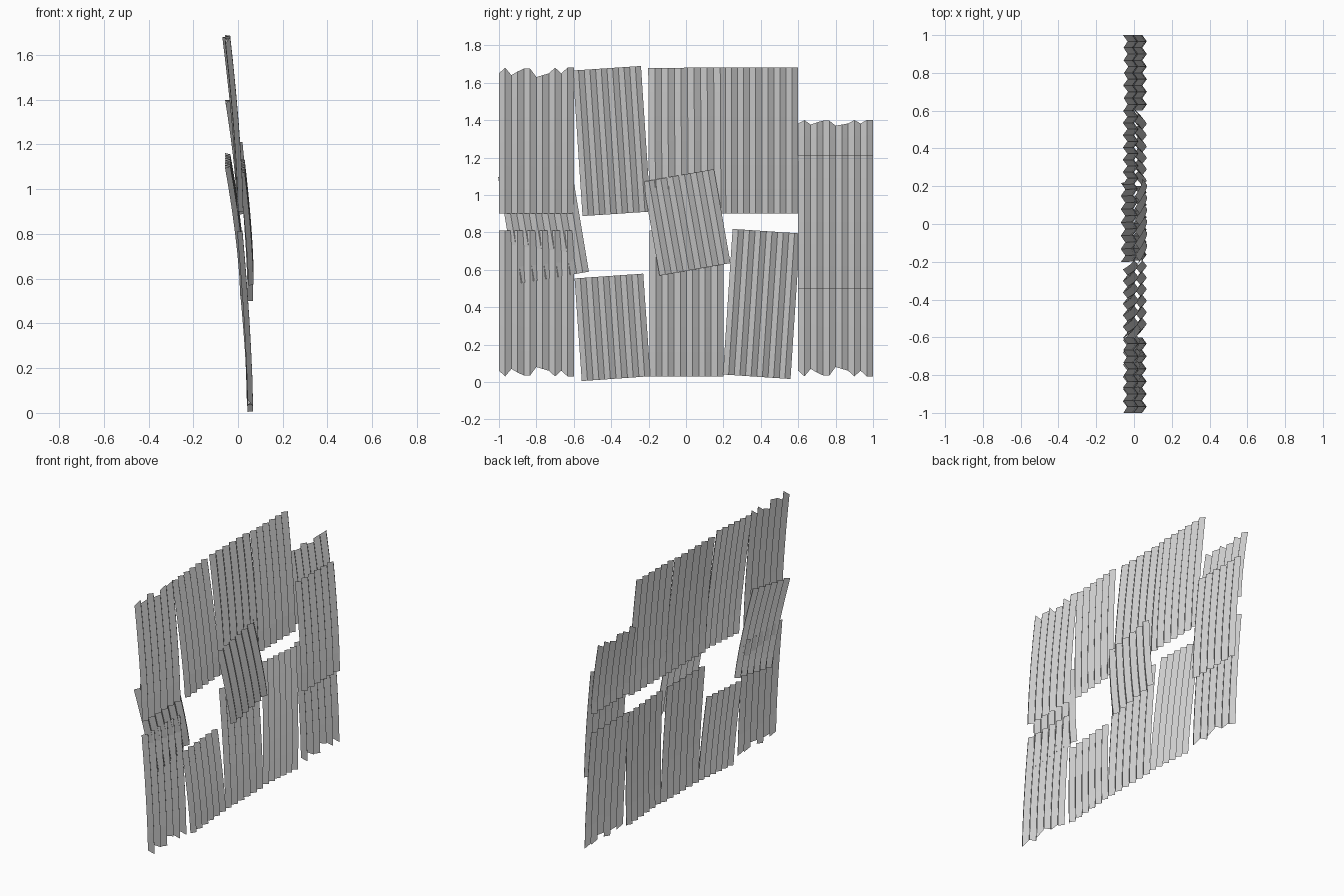
import bpy, math

if "Cube" in bpy.data.objects:
    bpy.data.objects.remove(bpy.data.objects["Cube"])

FOLDS = 12      # flat strips across each corrugated sheet
ROWS = 6        # segments along the gentle bend
AMP = 0.012     # half depth of the corrugation

# torn-edge bite depth at each fold line
TORN = [.03, 0, .04, .02, .005, .005, .05, .04, .03, 0, .03, 0, 0]


def sheet(name, y, z, w, h, x_bot, x_top, tilt=0.0, torn_top=0.0, torn_bot=0.0):
    """Zigzag sheet centred at (y, z), bending back from x_bot to x_top."""
    a = math.radians(tilt)
    verts, faces = [], []
    for i in range(FOLDS + 1):
        u = (i / FOLDS - 0.5) * w
        zig = AMP if i % 2 else -AMP
        lo = -h / 2 + TORN[i] * torn_bot
        hi = h / 2 - TORN[i] * torn_top
        for j in range(ROWS + 1):
            v = lo + (hi - lo) * j / ROWS
            t = v / h + 0.5
            x = x_bot + (x_top - x_bot) * t ** 1.5 + zig
            verts.append((x,
                          y + u * math.cos(a) - v * math.sin(a),
                          z + u * math.sin(a) + v * math.cos(a)))
    n = ROWS + 1
    for i in range(FOLDS):
        for j in range(ROWS):
            p = i * n + j
            faces.append((p, p + n, p + n + 1, p + 1))
    me = bpy.data.meshes.new(name)
    me.from_pydata(verts, [], faces)
    ob = bpy.data.objects.new(name, me)
    bpy.context.collection.objects.link(ob)
    return ob


# upper row
sheet("upper_sheet_left", -.80, 1.29, .40, .78, .012, -.047, torn_top=1)
sheet("upper_sheet_tilted", -.397, 1.288, .365, .78, .012, -.047, 3.8)
sheet("upper_sheet_middle", .01, 1.29, .42, .78, .008, -.058, .3)
sheet("upper_sheet_right", .405, 1.29, .39, .78, .012, -.047)

# lower row
sheet("lower_sheet_left", -.80, .42, .40, .78, .055, .008, torn_bot=1)
sheet("lower_sheet_short", -.393, .292, .368, .55, .055, .020, 4)
sheet("lower_sheet_middle", .003, .42, .395, .78, .055, .008)
sheet("lower_sheet_tilted", .404, .417, .362, .78, .055, .008, -3.8)
sheet("lower_sheet_right", .80, .42, .40, .78, .052, .004, torn_bot=1)

# patches fixed over and behind the rows
sheet("patch_centre", .004, .853, .385, .51, .058, .018, 10)
sheet("patch_left_behind", -.762, .843, .395, .58, .022, -.046, 9.5)
sheet("patch_right_front", .80, .855, .40, .71, .056, .008)
sheet("patch_right_behind", .80, 1.165, .40, .47, .006, -.046, torn_top=.6)
